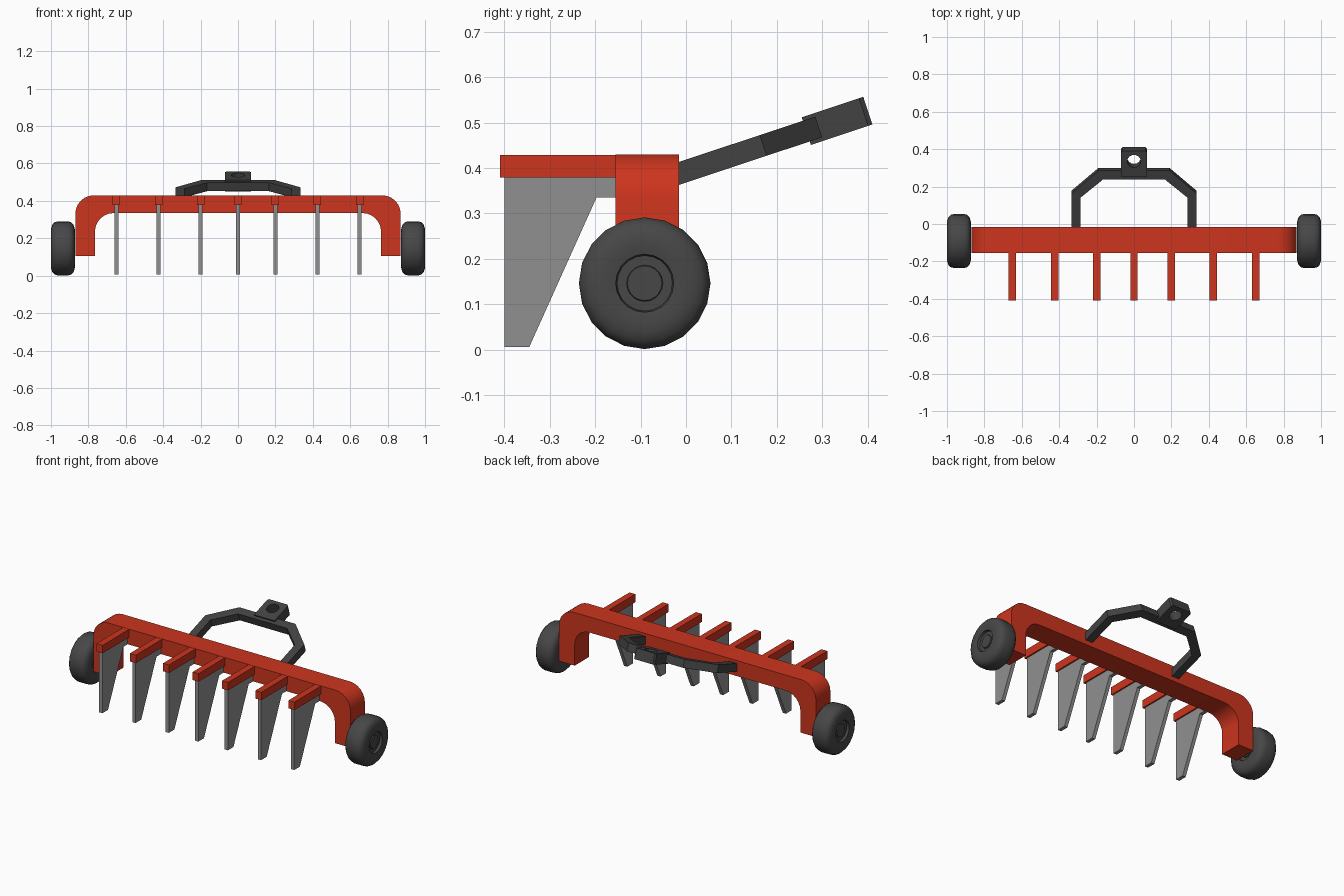
import bpy, bmesh, math
from mathutils import Matrix

if "Cube" in bpy.data.objects:
    bpy.data.objects.remove(bpy.data.objects["Cube"])


def material(name, rgb):
    m = bpy.data.materials.new(name)
    m.diffuse_color = (*rgb, 1)
    m.use_nodes = True
    m.node_tree.nodes["Principled BSDF"].inputs["Base Color"].default_value = m.diffuse_color
    return m


RED = material("red paint", (0.61, 0.035, 0.013))
STEEL = material("grey steel", (0.28, 0.28, 0.28))
DARK = material("dark metal", (0.055, 0.055, 0.055))
RUBBER = material("black rubber", (0.063, 0.063, 0.063))


def finish(bm, name, mat, smooth=False):
    bmesh.ops.recalc_face_normals(bm, faces=bm.faces)
    mesh = bpy.data.meshes.new(name)
    bm.to_mesh(mesh)
    bm.free()
    mesh.materials.append(mat)
    ob = bpy.data.objects.new(name, mesh)
    bpy.context.collection.objects.link(ob)
    if smooth:
        bpy.ops.object.select_all(action='DESELECT')
        ob.select_set(True)
        bpy.context.view_layer.objects.active = ob
        bpy.ops.object.shade_smooth_by_angle(angle=math.radians(35))
    return ob


def prism(name, mat, loops, axis, lo, hi, smooth=False):
    """Extrude closed 2D loops (outline plus holes) along an axis."""
    def place(p, w):
        v = list(p)
        v.insert(axis, w)
        return v
    bm = bmesh.new()
    for loop in loops:
        vs = [bm.verts.new(place(p, lo)) for p in loop]
        for a, b in zip(vs, vs[1:] + vs[:1]):
            bm.edges.new((a, b))
    bmesh.ops.triangle_fill(bm, use_beauty=True, edges=bm.edges[:])
    ext = bmesh.ops.extrude_face_region(bm, geom=bm.faces[:], use_keep_orig=True)["geom"]
    step = place((0, 0), hi - lo)
    bmesh.ops.translate(bm, vec=step, verts=[g for g in ext if isinstance(g, bmesh.types.BMVert)])
    return finish(bm, name, mat, smooth)


def arc(cx, cy, r, a0, a1, n):
    return [(cx + r * math.cos(math.radians(a0 + (a1 - a0) * i / n)),
             cy + r * math.sin(math.radians(a0 + (a1 - a0) * i / n))) for i in range(n + 1)]


def mirrored(half):
    """Continue a right-hand path with its mirror image on the left."""
    return half + [(-x, y) for x, y in reversed(half)]


def arch(outer, inner):
    """Closed outline between an outer and an inner mirrored path."""
    return mirrored(outer) + mirrored(inner)[::-1]


# Arched main frame
outer = [(0.87, 0.105)] + arc(0.77, 0.33, 0.10, 0, 90, 6)
inner = [(0.765, 0.105)] + arc(0.665, 0.235, 0.10, 0, 90, 6)
prism("main_frame", RED, [arch(outer, inner)], 1, -0.155, -0.015, True)

# Tine arms and tines
tine = [(-0.40, 0.385), (-0.15, 0.385), (-0.15, 0.335), (-0.197, 0.335), (-0.345, 0.006), (-0.40, 0.006)]
arm = [(-0.41, 0.379), (-0.15, 0.379), (-0.15, 0.429), (-0.41, 0.428)]
for i, x in enumerate((-0.65, -0.425, -0.2, 0, 0.2, 0.425, 0.65)):
    prism(f"tine_arm_{i + 1}", RED, [arm], 0, x - 0.02, x + 0.02)
    prism(f"tine_{i + 1}", STEEL, [tine], 0, x - 0.011, x + 0.011)

# Tow hitch: flat yoke and eye block, both tilted upwards
tilt = Matrix.Translation((0, -0.015, 0.388)) @ Matrix.Rotation(math.radians(18.4), 4, 'X')
yoke_out = [(0.335, -0.02), (0.335, 0.195), (0.19, 0.324)]
yoke_in = [(0.286, -0.02), (0.286, 0.172), (0.165, 0.275)]
prism("hitch_yoke", DARK, [arch(yoke_out, yoke_in)], 2, -0.024, 0.024).matrix_world = tilt
block = mirrored([(0.07, 0.295), (0.07, 0.428), (0.062, 0.438)])
hole = arc(0, 0.38, 0.036, 0, 360, 16)[:-1]
prism("hitch_eye", DARK, [block, hole], 2, -0.032, 0.032).matrix_world = tilt


# Wheels: revolved tyre with a stepped hub
def wheel(name, side):
    half = [(0.052, 0), (0.052, 0.038), (0.046, 0.040), (0.046, 0.061), (0.061, 0.064),
            (0.064, 0.085), (0.063, 0.108), (0.056, 0.128), (0.044, 0.140), (0.025, 0.145)]
    profile = half + [(-x, r) for x, r in reversed(half)]
    bm = bmesh.new()
    vs = [bm.verts.new((x, 0, r)) for x, r in profile]
    es = [bm.edges.new(e) for e in zip(vs, vs[1:])]
    bmesh.ops.spin(bm, geom=vs + es, cent=(0, 0, 0), axis=(1, 0, 0),
                   angle=math.tau, steps=20, use_duplicate=False)
    bmesh.ops.remove_doubles(bm, verts=bm.verts, dist=1e-4)
    ob = finish(bm, name, RUBBER, True)
    ob.location = (side * 0.936, -0.091, 0.146)


wheel("left_wheel", -1)
wheel("right_wheel", 1)
